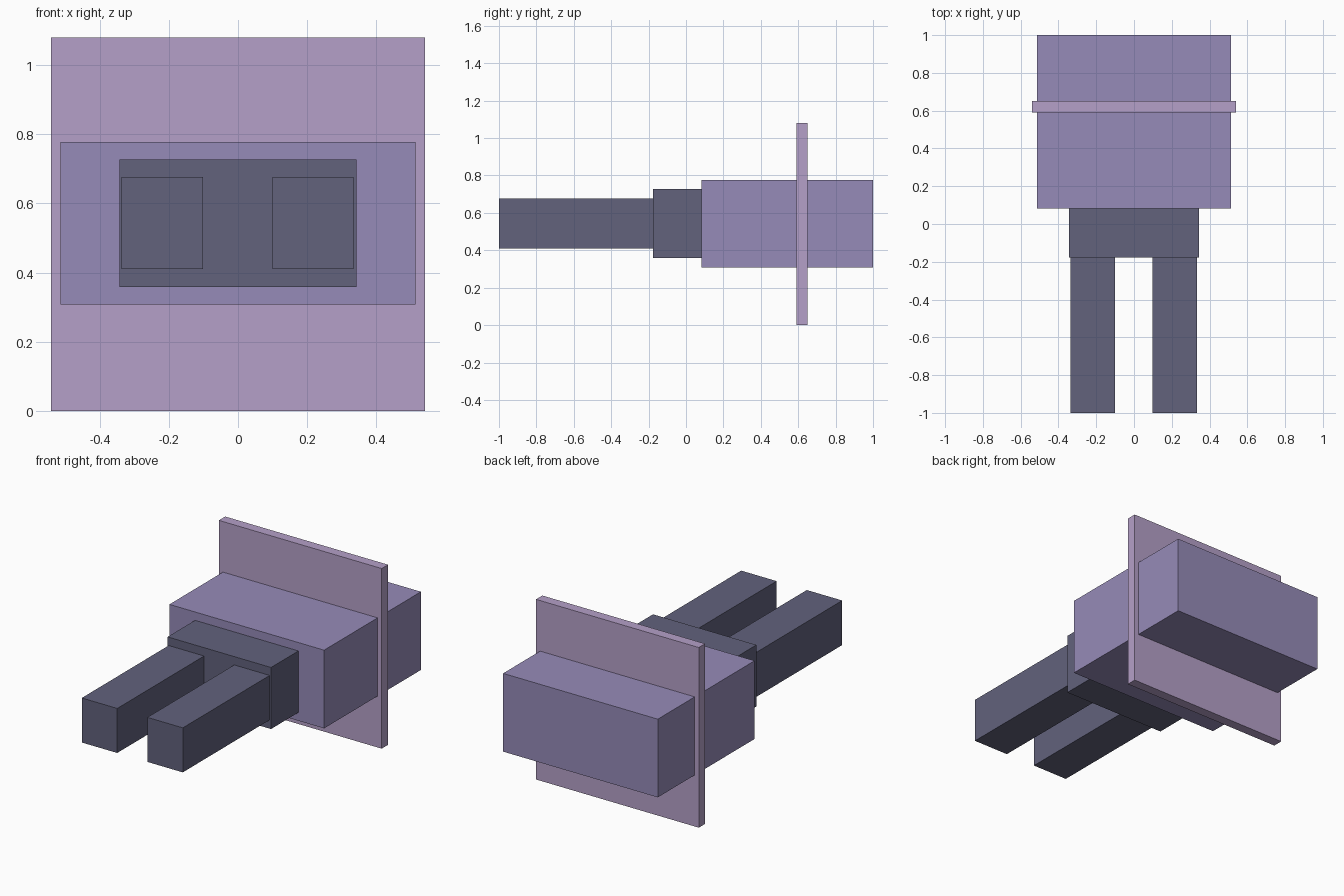
import bpy

if "Cube" in bpy.data.objects:
    bpy.data.objects.remove(bpy.data.objects["Cube"])


def material(name, rgb):
    mat = bpy.data.materials.new(name)
    mat.diffuse_color = (*rgb, 1.0)
    mat.use_nodes = True
    mat.node_tree.nodes["Principled BSDF"].inputs["Base Color"].default_value = mat.diffuse_color
    return mat


def box(name, low, high, mat):
    """Flat-sided block between two opposite corners."""
    bpy.ops.mesh.primitive_cube_add(size=1)
    obj = bpy.context.object
    obj.name = name
    for v in obj.data.vertices:
        v.co = [l + (h - l) * (c + 0.5) for l, h, c in zip(low, high, v.co)]
    obj.data.materials.append(mat)
    return obj


mauve = material("mauve", (0.462, 0.352, 0.578))
violet = material("violet", (0.305, 0.258, 0.479))
slate = material("slate", (0.122, 0.122, 0.202))

# Upright panel that the body passes through
box("panel", (-0.54, 0.59, 0.0), (0.54, 0.65, 1.08), mauve)

# Main body block
box("body", (-0.513, 0.083, 0.308), (0.513, 1.0, 0.777), violet)

# Narrow collar in front of the body
box("collar", (-0.343, -0.177, 0.358), (0.343, 0.083, 0.727), slate)

# Pair of prongs reaching forward
for side, x0, x1 in (("left", -0.336, -0.101), ("right", 0.099, 0.334)):
    box(side + "_prong", (x0, -1.0, 0.41), (x1, -0.177, 0.677), slate)
